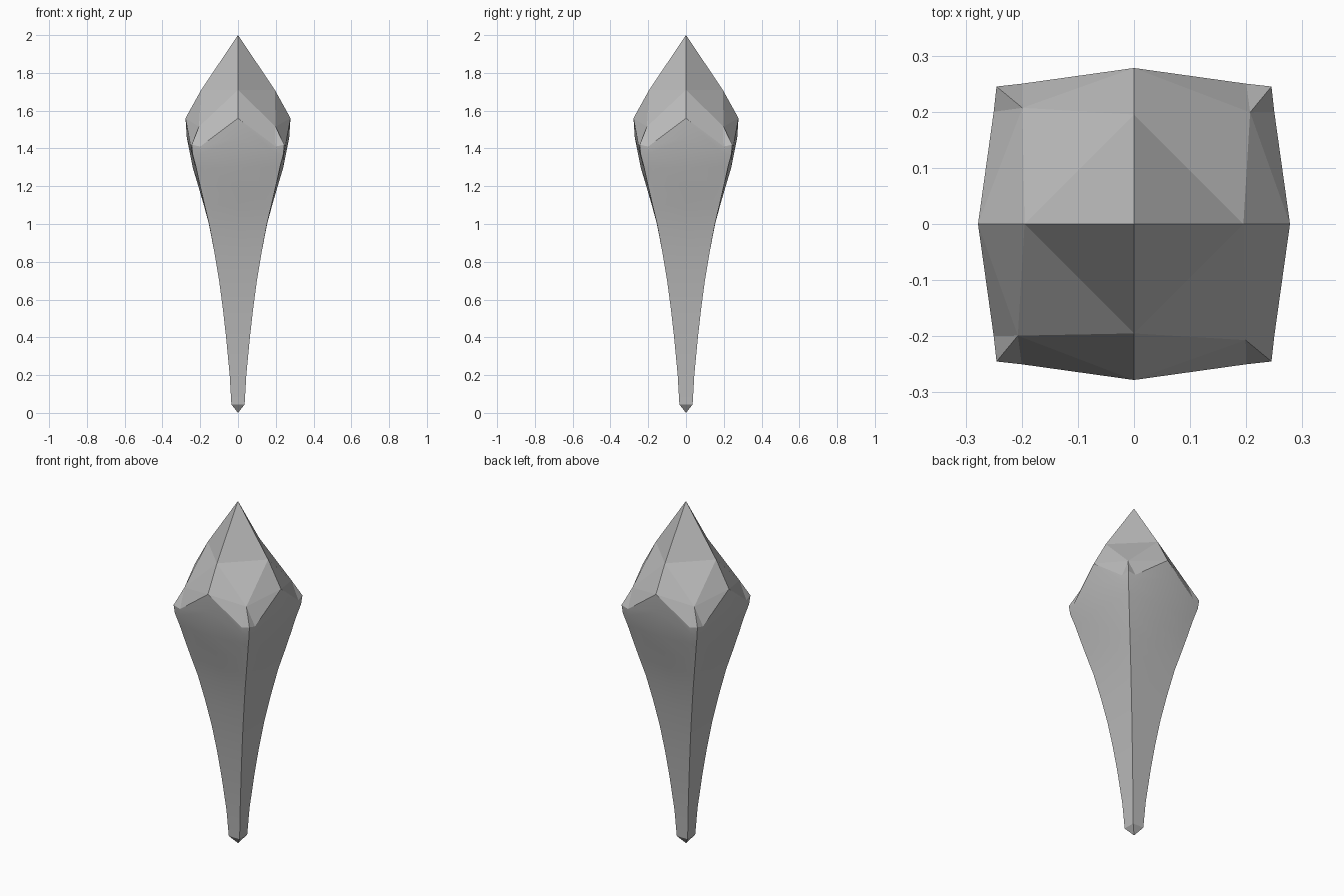
import bpy
import bmesh
from math import cos, sin, pi

cube = bpy.data.objects.get("Cube")
if cube:
    bpy.data.objects.remove(cube, do_unlink=True)

stone = bpy.data.materials.new("grey_stone")
stone.use_nodes = True
grey = (0.5, 0.5, 0.5, 1)
stone.diffuse_color = grey
stone.node_tree.nodes["Principled BSDF"].inputs["Base Color"].default_value = grey

bm = bmesh.new()


def four_turns(x, y, z):
    """One vertex on each of the four sides."""
    turns = [(cos(k * pi / 2), sin(k * pi / 2)) for k in range(4)]
    return [bm.verts.new((x * c - y * s, x * s + y * c, z)) for c, s in turns]


def ring(mid, mid_z, near, near_y, near_z, corner, corner_z):
    """Square loop: side middle, near corner, corner, near corner per side."""
    columns = (four_turns(mid, 0, mid_z), four_turns(near, near_y, near_z),
               four_turns(corner, corner, corner_z), four_turns(near_y, near, near_z))
    return [v for side in zip(*columns) for v in side]


# Shaft: wide rim with raised side middles, flowing into a slim square stem
rings = [ring(0.278, 1.56, 0.25, 0.2, 1.41, 0.245, 1.42),
         ring(0.271, 1.455, 0.244, 0.2, 1.37, 0.24, 1.37)]
profile = [(1.3, 0.24, 0.222), (1.2, 0.21, 0.2), (1.1, 0.181, 0.177),
           (1.0, 0.154, 0.153), (0.85, 0.125, 0.125), (0.7, 0.1, 0.1),
           (0.55, 0.08, 0.08), (0.4, 0.063, 0.063), (0.2, 0.044, 0.044),
           (0.045, 0.035, 0.035)]
for z, mid, corner in profile:
    near = corner + (mid - corner) * 0.2
    rings.append(ring(mid, z, near, corner * 0.8, z, corner, z))
for upper, lower in zip(rings, rings[1:]):
    for i in range(16):
        j = (i + 1) % 16
        face = bm.faces.new((upper[i], lower[i], lower[j], upper[j]))
        face.smooth = True

# Bottom point
tip = bm.verts.new((0, 0, 0))
for i in range(16):
    bm.faces.new((rings[-1][i], tip, rings[-1][(i + 1) % 16]))

# Faceted crown
apex = bm.verts.new((0, 0, 2))
ridge = four_turns(0.195, 0, 1.71)
shoulder = four_turns(0.207, 0.199, 1.515)
rim = rings[0]
for k in range(4):
    n = (k + 1) % 4
    a, b, d = ridge[k], ridge[n], shoulder[k]
    m, p, c, q = rim[4 * k:4 * k + 4]
    m2 = rim[4 * n]
    for corners in ((apex, a, b), (a, d, b), (a, m, d), (m, p, d),
                    (p, c, d), (c, q, d), (q, m2, d), (m2, b, d)):
        bm.faces.new(corners)

bmesh.ops.recalc_face_normals(bm, faces=bm.faces)
for edge in bm.edges:
    edge.smooth = edge.calc_face_angle(0) < 0.45

mesh = bpy.data.meshes.new("crystal_spike")
bm.to_mesh(mesh)
bm.free()
mesh.materials.append(stone)
spike = bpy.data.objects.new("crystal_spike", mesh)
bpy.context.collection.objects.link(spike)
